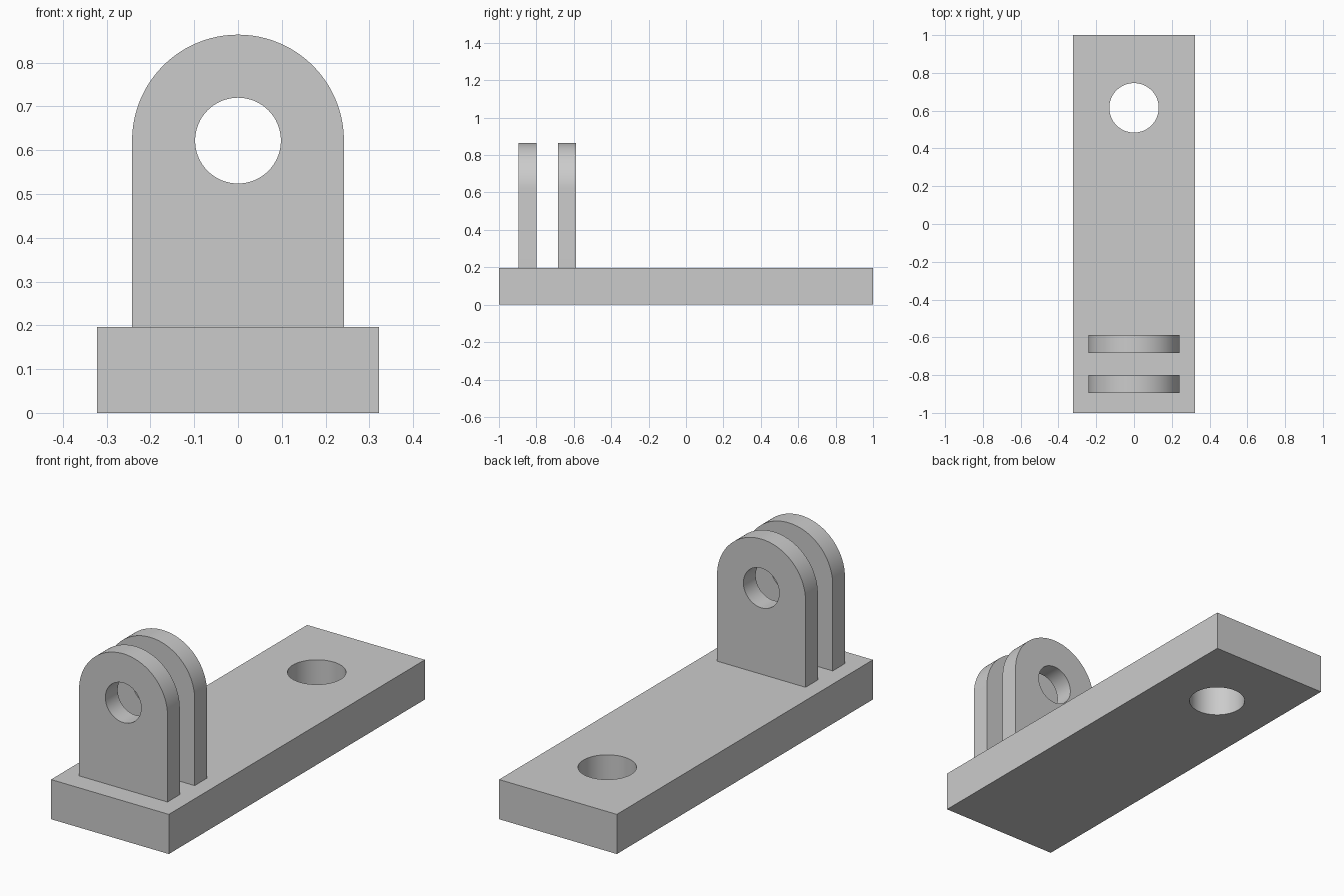
import bpy, bmesh
from math import pi, sin, cos, radians
from mathutils import Matrix, Vector

cube = bpy.data.objects.get("Cube")
if cube:
    bpy.data.objects.remove(cube, do_unlink=True)

grey = bpy.data.materials.new("light grey")
grey.use_nodes = True
COLOUR = (0.6, 0.6, 0.6, 1)
grey.diffuse_color = COLOUR
grey.node_tree.nodes["Principled BSDF"].inputs["Base Color"].default_value = COLOUR


def arc(cx, cy, r, sweep, steps):
    return [(cx + r * cos(sweep * i / steps), cy + r * sin(sweep * i / steps))
            for i in range(steps + 1)]


def plate(name, outline, hole, depth, matrix):
    """Extrude a flat outline with a round hole, then place it."""
    bm = bmesh.new()
    for loop in (outline, hole):
        verts = [bm.verts.new((x, y, 0)) for x, y in loop]
        for i, v in enumerate(verts):
            bm.edges.new((v, verts[i - 1]))
    bmesh.ops.triangle_fill(bm, edges=bm.edges[:], use_beauty=True)
    top = bmesh.ops.extrude_face_region(bm, geom=bm.faces[:], use_keep_orig=True)
    moved = [g for g in top["geom"] if isinstance(g, bmesh.types.BMVert)]
    bmesh.ops.translate(bm, verts=moved, vec=Vector((0, 0, depth)))
    bmesh.ops.transform(bm, matrix=matrix, verts=bm.verts[:])
    bmesh.ops.recalc_face_normals(bm, faces=bm.faces[:])
    mesh = bpy.data.meshes.new(name)
    bm.to_mesh(mesh)
    bm.free()
    mesh.materials.append(grey)
    obj = bpy.data.objects.new(name, mesh)
    bpy.context.collection.objects.link(obj)
    bpy.ops.object.select_all(action="DESELECT")
    obj.select_set(True)
    bpy.context.view_layer.objects.active = obj
    bpy.ops.object.shade_smooth_by_angle(angle=radians(30))


# Base bar with a vertical bolt hole
HALF, THICK = 0.322, 0.196
plate("base_plate", [(-HALF, -1), (HALF, -1), (HALF, 1), (-HALF, 1)],
      arc(0, 0.615, 0.131, 2 * pi, 64)[:-1], THICK, Matrix())

# Two round-topped lugs with a shared pin hole
R, PIN_Z = 0.242, 0.622
lug = [(-R, THICK), (R, THICK)] + arc(0, PIN_Z, R, pi, 48)
pin = arc(0, PIN_Z, 0.098, 2 * pi, 64)[:-1]
for name, back_y in (("front_lug", -0.8), ("rear_lug", -0.588)):
    upright = Matrix.Translation((0, back_y, 0)) @ Matrix.Rotation(pi / 2, 4, "X")
    plate(name, lug, pin, 0.096, upright)
